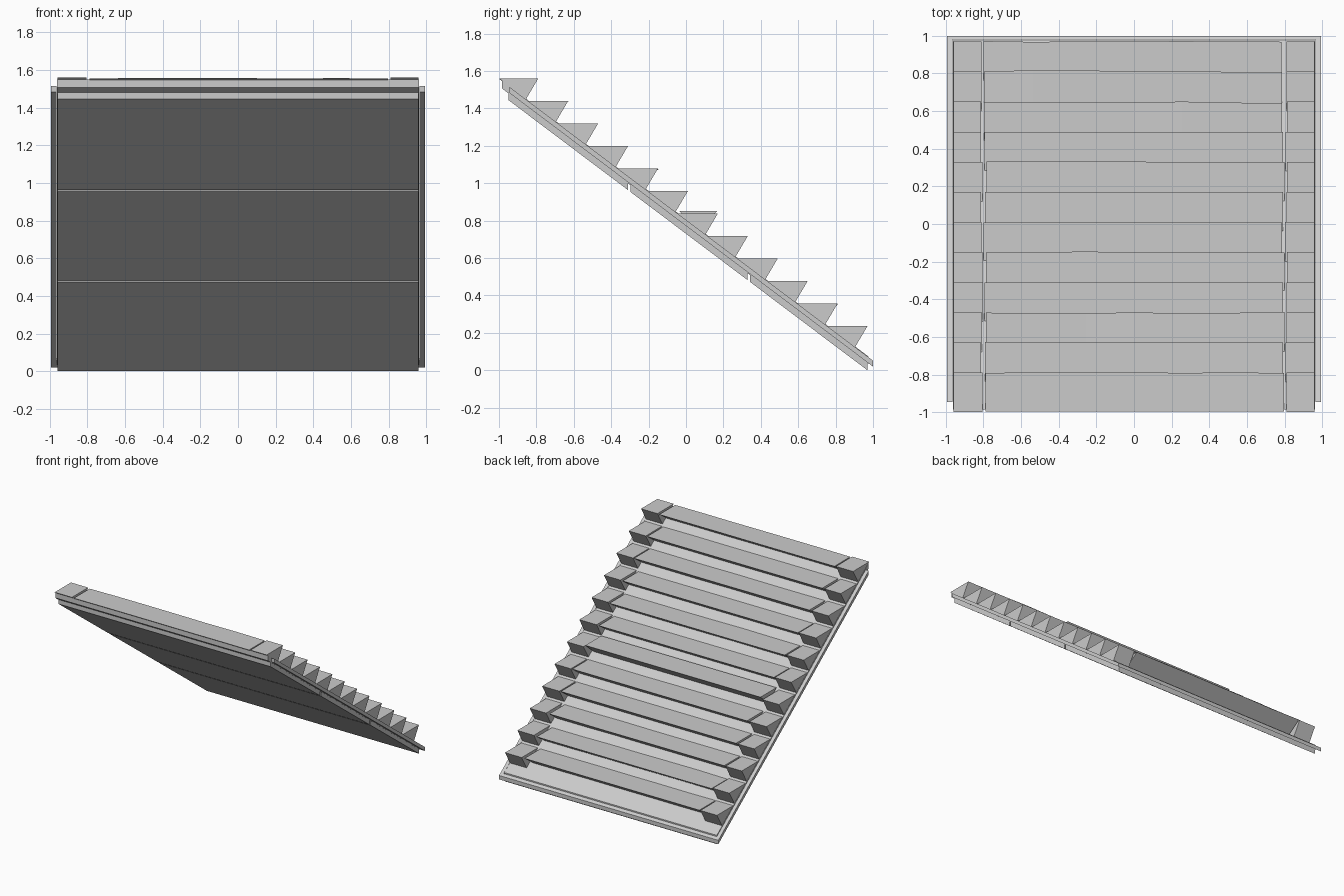
import bpy, bmesh, random

if "Cube" in bpy.data.objects:
    bpy.data.objects.remove(bpy.data.objects["Cube"])

random.seed(4)
SLOPE = 0.7526


def line(y, up=0.0):
    """Height of the sloping underside at y, plus a vertical offset."""
    return 1.445 - SLOPE * (y + 0.95) + up


def prism(name, profile, x0, x1, segs=1, wear=0.0):
    """Extrude a (y, z) profile along x, optionally with worn, uneven edges."""
    bm = bmesh.new()
    rings = []
    for i in range(segs + 1):
        x = x0 + (x1 - x0) * i / segs
        jit = random.uniform(-wear, wear)
        rings.append([bm.verts.new((x, y + (jit if k == 1 else 0), z + jit * 0.4))
                      for k, (y, z) in enumerate(profile)])
    n = len(profile)
    for a, b in zip(rings, rings[1:]):
        for k in range(n):
            bm.faces.new((a[k], a[(k + 1) % n], b[(k + 1) % n], b[k]))
    bm.faces.new(rings[0])
    bm.faces.new(rings[-1])
    bmesh.ops.recalc_face_normals(bm, faces=bm.faces)
    me = bpy.data.meshes.new(name)
    bm.to_mesh(me)
    bm.free()
    ob = bpy.data.objects.new(name, me)
    bpy.context.collection.objects.link(ob)
    return ob


def slab(name, y0, y1, low, high, x0, x1):
    """Sloping slab with vertical ends."""
    return prism(name, [(y0, line(y0, low)), (y1, line(y1, low)),
                        (y1, line(y1, high)), (y0, line(y0, high))], x0, x1)


# Underside: three panels with narrow joints
joints = [-0.95, -0.31, 0.33, 0.97]
for i in range(3):
    slab(f"under_panel_{i + 1}", joints[i] + (0.012 if i else 0), joints[i + 1],
         0.0, 0.042, -0.96, 0.96)

# Deck under the steps, with a frame along the sides and the foot
slab("deck", -0.985, 0.975, 0.036, 0.078, -0.962, 0.962)
for side, s in (("left", -1), ("right", 1)):
    slab(f"{side}_rail", -0.945, 1.0, 0.042, 0.074, *sorted((s * 0.965, s * 0.993)))
slab("foot_rail", 0.98, 1.0, 0.042, 0.074, -0.965, 0.965)

# Steps: a wedge block at each end and a worn plank between them
for i in range(12):
    front = -0.79 + 0.16 * i
    top = 1.56 - 0.1204 * i
    back = front - 0.21
    block = [(back, top), (front, top), (front - 0.065, top - 0.11)]
    for side, s in (("left", -1), ("right", 1)):
        inner = 0.808 + random.uniform(-0.006, 0.006)
        prism(f"{side}_step_block_{i + 1}", block, *sorted((s * inner, s * 0.96)))
    lift = 0.015 if i == 6 else random.uniform(-0.005, 0.001)
    shift = random.uniform(-0.003, 0.003)
    plank = [(back + 0.003, top + lift), (front + shift, top + lift),
             (front - 0.11, top - 0.078)]
    off = random.uniform(-0.008, 0.008)
    prism(f"step_plank_{i + 1}", plank, -0.793 + off, 0.793 + off, 6,
          random.choice([0.0, 0.003, 0.005]))
